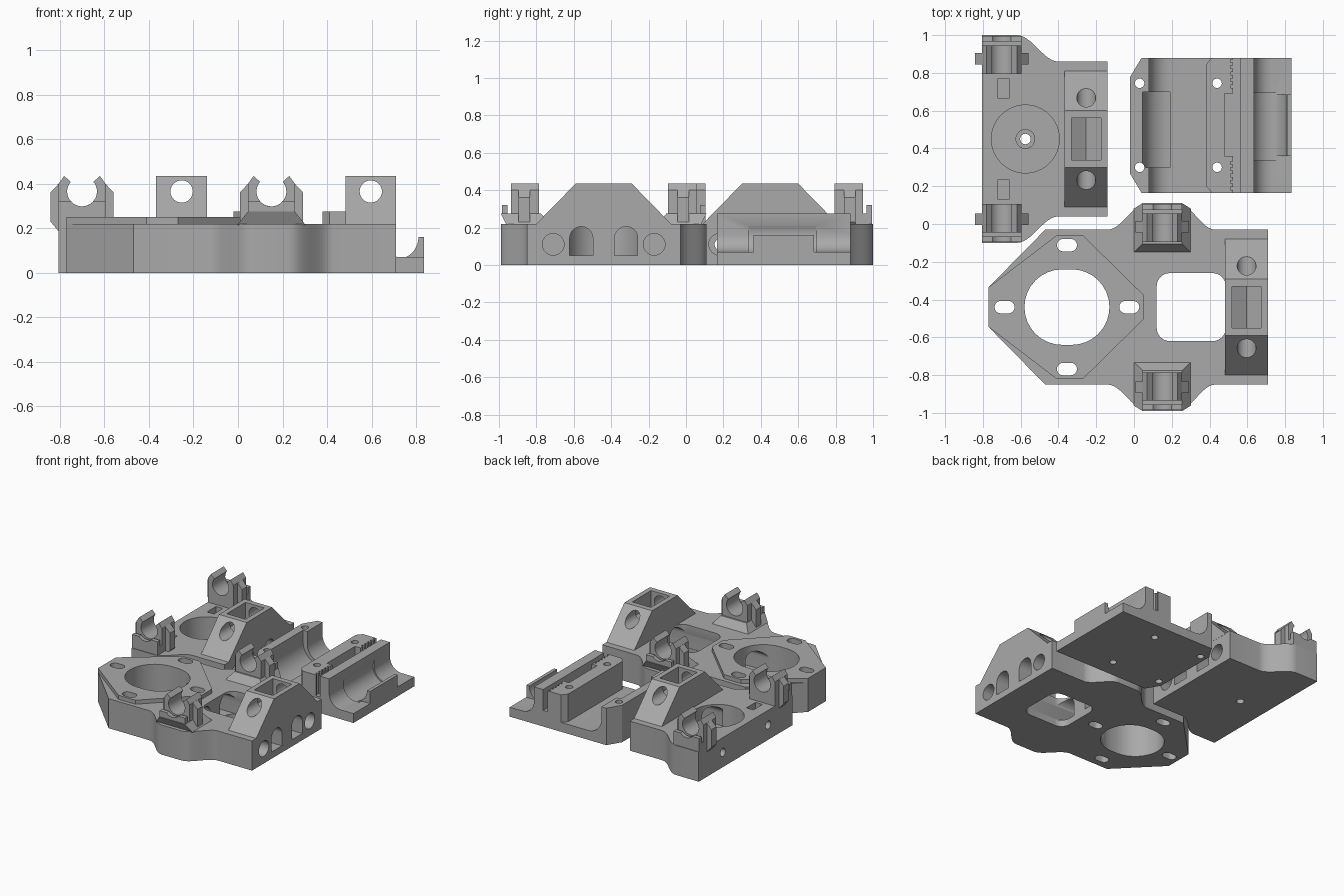
import bpy, bmesh
from math import sin, cos, pi, radians

if "Cube" in bpy.data.objects:
    bpy.data.objects.remove(bpy.data.objects["Cube"])

grey = bpy.data.materials.new("plastic grey")
grey.use_nodes = True
grey.diffuse_color = (0.4, 0.4, 0.4, 1)
grey.node_tree.nodes["Principled BSDF"].inputs["Base Color"].default_value = (0.4, 0.4, 0.4, 1)


# ---- helpers ----
def from_bmesh(name, bm):
    bmesh.ops.recalc_face_normals(bm, faces=bm.faces)
    mesh = bpy.data.meshes.new(name)
    bm.to_mesh(mesh)
    bm.free()
    mesh.materials.append(grey)
    ob = bpy.data.objects.new(name, mesh)
    bpy.context.collection.objects.link(ob)
    return ob


def loft(name, axis, pts_a, a, pts_b, b):
    """Solid between two matching outlines at a and b along an axis."""
    place = {"x": lambda p, d: (d, p[0], p[1]),
             "y": lambda p, d: (p[0], d, p[1]),
             "z": lambda p, d: (p[0], p[1], d)}[axis]
    bm = bmesh.new()
    lo = [bm.verts.new(place(p, a)) for p in pts_a]
    hi = [bm.verts.new(place(p, b)) for p in pts_b]
    bm.faces.new(lo)
    bm.faces.new(hi[::-1])
    for i in range(len(lo)):
        j = (i + 1) % len(lo)
        bm.faces.new((lo[i], lo[j], hi[j], hi[i]))
    return from_bmesh(name, bm)


def prism(name, axis, pts, a, b):
    return loft(name, axis, pts, a, pts, b)


def rect(x0, x1, y0, y1):
    return [(x0, y0), (x1, y0), (x1, y1), (x0, y1)]


def arc(cx, cy, r, a0=0, a1=360, n=32):
    steps = n if a1 - a0 == 360 else n + 1
    angles = [radians(a0 + (a1 - a0) * i / n) for i in range(steps)]
    return [(cx + r * cos(t), cy + r * sin(t)) for t in angles]


def slot(cx, cy, half, r):
    return arc(cx + half, cy, r, -90, 90, 16) + arc(cx - half, cy, r, 90, 270, 16)


def ease(x0, y0, x1, y1, n=12):
    return [(x0 + (x1 - x0) * i / n, y0 + (y1 - y0) * (1 - cos(pi * i / n)) / 2)
            for i in range(n + 1)]


def cut(ob, axis, pts, a, b):
    tool = prism("cutter", axis, pts, a, b)
    tool.hide_render = True
    mod = ob.modifiers.new("cut", "BOOLEAN")
    mod.operation, mod.solver, mod.object = "DIFFERENCE", "EXACT", tool
    bpy.context.view_layer.objects.active = ob
    bpy.ops.object.modifier_apply(modifier=mod.name)
    bpy.data.objects.remove(tool)


def mirrored(half, cy):
    """Closed outline from its upper half, mirrored about y = cy."""
    return [(x, cy + v) for x, v in half] + [(x, cy - v) for x, v in reversed(half)]


def body_holes(ob, cy, face_x, rod_x, belt_x):
    """Rod sockets and arched belt tunnels entering from the +x face."""
    for s in (-1, 1):
        cut(ob, "x", arc(cy + s * 0.27, 0.11, 0.058), rod_x, face_x)
        y = cy + s * 0.12
        arch = [(y - 0.062, 0.05), (y + 0.062, 0.05)] + arc(y, 0.143, 0.062, 0, 180, 16)
        cut(ob, "x", arch, belt_x, face_x)


def rod_block(name, cx, cy):
    """Sloped block with a cross hole and a nut pocket."""
    side = [(cy - 0.365, 0.215), (cy + 0.365, 0.215), (cy + 0.15, 0.435), (cy - 0.15, 0.435)]
    ob = prism(name, "x", side, cx - 0.114, cx + 0.114)
    cut(ob, "y", arc(cx, 0.365, 0.05), cy - 0.5, cy + 0.5)
    pocket = [(cx - 0.077, 0.5), (cx - 0.077, 0.32), (cx, 0.275), (cx + 0.077, 0.32), (cx + 0.077, 0.5)]
    cut(ob, "y", pocket, cy - 0.11, cy + 0.11)


def clip(name, cx, end, s, flared):
    """Snap clip; s points from the outer end towards the middle."""
    def y(d):
        return end + s * d
    if flared:
        loft(name + "_base", "z",
             rect(cx - 0.153, cx + 0.153, *sorted((y(0.03), y(0.262)))), 0.215,
             rect(cx - 0.105, cx + 0.105, *sorted((y(0), y(0.215)))), 0.275)
    else:
        prism(name + "_base", "y", rect(cx - 0.105, cx + 0.105, 0.215, 0.275), y(0.005), y(0.205))
    bore = arc(cx, 0.365, 0.067, 140, 400, 24)
    ring = [(cx + 0.08, 0.435), (cx + 0.105, 0.4), (cx + 0.105, 0.27),
            (cx - 0.105, 0.27), (cx - 0.105, 0.4), (cx - 0.08, 0.435)] + bore
    prism(name + "_ring", "y", ring, y(0.055), y(0.205))
    # side ribs
    for k in (-1, 1):
        rib = [(cx + k * u, z) for u, z in
               [(0.1, 0.18), (0.142, 0.23), (0.142, 0.36), (0.1, 0.405)]]
        prism(name + "_rib", "y", rib, y(0.095), y(0.155))
    # end stop
    stop = [(cx + 0.105, 0.32), (cx + 0.105, 0.27), (cx - 0.105, 0.27), (cx - 0.105, 0.32)]
    prism(name + "_stop", "y", stop + arc(cx, 0.365, 0.067, 222, 318, 10), y(0.005), y(0.035))


# ---- motor mount ----
MY = -0.44
half = ([(-0.77, 0.105), (-0.47, 0.41)] + ease(-0.14, 0.41, 0.07, 0.55)
        + ease(0.23, 0.55, 0.43, 0.41) + [(0.71, 0.41)])
motor_body = prism("motor_mount_body", "z", mirrored(half, MY), 0, 0.22)
plate = [(-0.77, 0.105), (-0.41, 0.38), (-0.27, 0.38), (0.05, 0.065)]
motor_plate = prism("motor_plate", "z", mirrored(plate, MY), 0.21, 0.25)
openings = [slot(-0.355, MY, 0.025, 0.2)]
for dx, dy in ((0, 0.328), (0, -0.328), (0.33, 0), (-0.33, 0)):
    openings.append(slot(-0.355 + dx, MY + dy, 0.02, 0.033))
for part in (motor_body, motor_plate):
    for o in openings:
        cut(part, "z", o, -0.1, 0.4)
window = []
for i, (sx, sy) in enumerate(((1, 1), (-1, 1), (-1, -1), (1, -1))):
    window += arc(0.303 + sx * 0.113, MY + sy * 0.11, 0.07, 90 * i, 90 * i + 90, 8)
cut(motor_body, "z", window, -0.1, 0.4)
body_holes(motor_body, MY, 0.75, 0.05, -0.3)
rod_block("motor_rod_block", 0.596, MY)

# ---- idler mount ----
IY = 0.45
half = [(-0.805, 0.55)] + ease(-0.62, 0.55, -0.40, 0.41) + [(-0.14, 0.41)]
idler_body = prism("idler_mount_body", "z", mirrored(half, IY), 0, 0.22)
cut(idler_body, "z", arc(-0.575, IY, 0.18, n=48), 0.05, 0.4)
body_holes(idler_body, IY, -0.1, -0.6, -0.5)
cut(idler_body, "z", arc(-0.575, IY, 0.028), -0.1, 0.4)
for s in (-1, 1):
    yc = IY + s * 0.267
    cut(idler_body, "z", rect(-0.72, -0.663, yc - 0.053, yc + 0.053), 0.06, 0.4)
    cut(idler_body, "x", arc(yc, 0.11, 0.03), -0.9, -0.55)
boss = prism("idler_boss", "z", arc(-0.575, IY, 0.052), 0.04, 0.07)
cut(boss, "z", arc(-0.575, IY, 0.028), 0, 0.1)
rod_block("idler_rod_block", -0.253, IY)

# ---- rod clips on both mounts ----
for s, side in ((1, "front"), (-1, "back")):
    clip("motor_clip_" + side, 0.15, MY - s * 0.55, s, True)
    clip("idler_clip_" + side, -0.70, IY - s * 0.55, s, False)

# ---- carriage ----
Y0, Y1 = 0.165, 0.88
section = ([(-0.02, 0), (0.835, 0), (0.835, 0.07)]
           + arc(0.73, 0.165, 0.095, 180, 270, 12)[::-1]
           + [(0.635, 0.275), (0.38, 0.275), (0.38, 0.07)]
           + arc(0.19, 0.18, 0.11, 180, 270, 12)[::-1]
           + [(0.08, 0.275), (-0.02, 0.275)])
carriage = prism("carriage_body", "y", section, Y0, Y1)
# bearing seats
seat = arc(0.19, 0.19, 0.145, 180, 270, 12) + [(0.19, 0.3), (0.045, 0.3)]
cut(carriage, "y", seat, 0.30, 0.70)
cut(carriage, "y", arc(0.73, 0.165, 0.105), 0.335, 0.695)
# belt slot with a wider middle and teeth at both ends
cut(carriage, "z", rect(0.525, 0.56, 0.1, 1), 0.12, 0.4)
cut(carriage, "z", rect(0.48, 0.54, 0.36, 0.69), 0.12, 0.4)
for start in (0.18, 0.72):
    for i in range(5):
        y = start + i * 0.034
        cut(carriage, "z", rect(0.51, 0.53, y, y + 0.016), 0.12, 0.4)
# corner chamfers and screw holes
for y, s in ((Y0, 1), (Y1, -1)):
    cut(carriage, "z", [(-0.1, y - s * 0.033), (0.06, y - s * 0.033), (-0.02, y + s * 0.1), (-0.1, y + s * 0.1)], -0.1, 0.4)
    cut(carriage, "z", [(0.37, y - s * 0.01), (0.42, y - s * 0.01), (0.37, y + s * 0.05)], 0.07, 0.4)
for x in (0.03, 0.44):
    for y in (0.30, 0.745):
        cut(carriage, "z", arc(x, y, 0.025, n=20), -0.1, 0.4)
lip = arc(0.71, 0.16, 0.1, 285, 360, 10) + [(0.835, 0.16), (0.835, 0.05), (0.736, 0.05)]
prism("carriage_lip", "y", lip, 0.36, 0.685)

# ---- shading ----
bpy.ops.object.select_all(action="DESELECT")
for ob in bpy.context.collection.objects:
    if ob.type == "MESH" and grey.name in ob.data.materials:
        ob.select_set(True)
        bpy.context.view_layer.objects.active = ob
bpy.ops.object.shade_smooth_by_angle(angle=radians(30))
